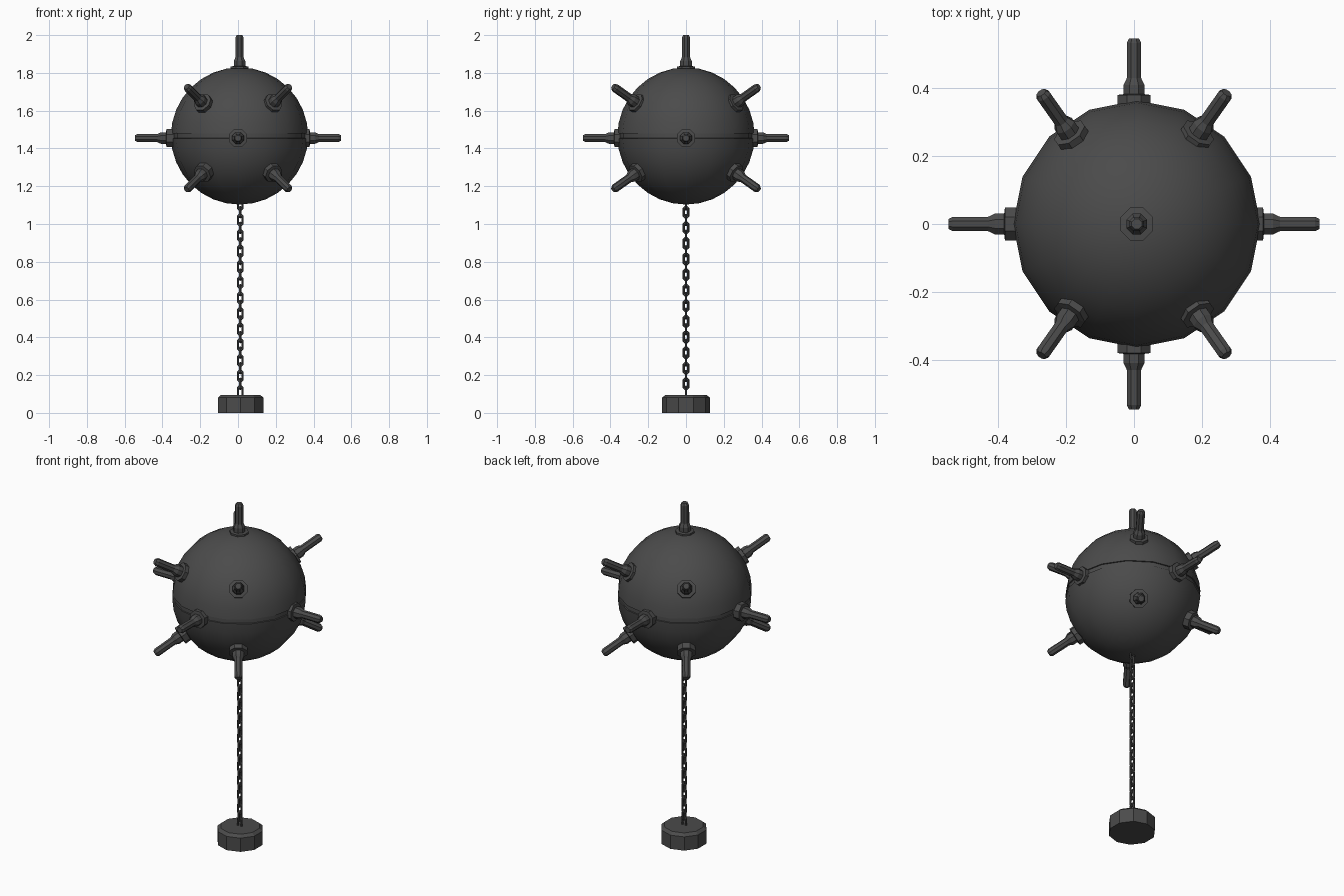
import bpy, bmesh, math
from mathutils import Vector, Matrix

if "Cube" in bpy.data.objects:
    bpy.data.objects.remove(bpy.data.objects["Cube"])

iron = bpy.data.materials.new("dark iron")
iron.diffuse_color = (0.07, 0.07, 0.07, 1)
iron.use_nodes = True
iron.node_tree.nodes["Principled BSDF"].inputs["Base Color"].default_value = iron.diffuse_color


def lathe(name, profile, sides, matrix, phase=0.0, smooth=None):
    """Revolve (radius, height) points around local z; zero radius makes a pole."""
    bm = bmesh.new()
    rings = []
    for r, z in profile:
        n = sides if r > 1e-6 else 1
        rings.append([bm.verts.new((r * math.cos(phase + i * math.tau / sides),
                                    r * math.sin(phase + i * math.tau / sides), z)) for i in range(n)])
    for a, b in zip(rings, rings[1:]):
        for i in range(sides):
            j = (i + 1) % sides
            quad = [a[i % len(a)], a[j % len(a)], b[j % len(b)], b[i % len(b)]]
            bm.faces.new(list(dict.fromkeys(quad)))
    for ring in (rings[0], rings[-1]):
        if len(ring) > 1:
            bm.faces.new(ring)
    return finish(name, bm, matrix, smooth)


def finish(name, bm, matrix, smooth=None):
    bmesh.ops.recalc_face_normals(bm, faces=bm.faces)
    mesh = bpy.data.meshes.new(name)
    bm.to_mesh(mesh)
    bm.free()
    mesh.materials.append(iron)
    ob = bpy.data.objects.new(name, mesh)
    ob.matrix_world = matrix
    bpy.context.collection.objects.link(ob)
    if smooth:
        bpy.ops.object.select_all(action='DESELECT')
        ob.select_set(True)
        bpy.context.view_layer.objects.active = ob
        bpy.ops.object.shade_smooth_by_angle(angle=math.radians(smooth))
    return ob


# Round hull with a shallow seam around the equator
R, SEAM, N = 0.363, 0.013, 8
low = [(R * math.sin(a), -R * math.cos(a))
       for a in [i * math.pi / 2 / N for i in range(N)]] + [(R, -SEAM)]
low[0] = (0, -R)
groove = [(R - 0.006, -SEAM + 0.001)]
half = low + groove
hull = half + [(r, -z) for r, z in reversed(half)]
lathe("hull", hull, 16, Matrix.Translation((0.008, 0, 1.466)), smooth=35)

# Contact horns: flange, tapered neck, rod with chamfered tip
horn = [(0.052, 0.33), (0.052, 0.379), (0.033, 0.381), (0.033, 0.408), (0.023, 0.428),
        (0.023, 0.532), (0.016, 0.545)]
s = math.sqrt(0.5)
directions = [(1, 0, 0), (-1, 0, 0), (0, 1, 0), (0, -1, 0), (0, 0, 1)]
directions += [(x, y, z) for x in (-.5, .5) for y in (-s, s) for z in (-.5, .5)]
for i, d in enumerate(directions):
    d = Vector(d)
    centre = Vector((0.008 if d.z > 0.9 else 0, 0, 1.455))
    lathe(f"horn_{i + 1}", horn, 8, Matrix.Translation(centre) @ d.to_track_quat('Z', 'Y').to_matrix().to_4x4(),
          math.pi / 8)


# Chain of interlocking oval links
def link(name, z, turned):
    bm = bmesh.new()
    wide, straight, wire, steps, sides = 0.0125, 0.0155, 0.0065, 8, 6
    path = []
    for i in range(steps):
        a = (i + 0.5) * math.tau / steps
        out = Vector((math.cos(a), 0, math.sin(a)))
        path.append((out * wide + Vector((0, 0, math.copysign(straight, out.z))), out))
    rings = [[bm.verts.new(p + out * wire * math.cos(t) + Vector((0, wire * math.sin(t), 0)))
              for t in [k * math.tau / sides for k in range(sides)]] for p, out in path]
    for i in range(steps):
        a, b = rings[i], rings[(i + 1) % steps]
        for k in range(sides):
            m = (k + 1) % sides
            bm.faces.new((a[k], a[m], b[m], b[k]))
    rot = Matrix.Rotation(math.pi / 2 if turned else 0, 4, 'Z')
    finish(name, bm, Matrix.Translation((0.012, 0, z)) @ rot)


for i in range(25):
    link(f"chain_link_{i + 1}", 0.1125 + i * 0.0413, i % 2 == 1)

# Ten-sided anchor weight with chamfered top edge
lathe("anchor_weight", [(0.126, 0), (0.126, 0.081), (0.108, 0.096)], 10,
      Matrix.Translation((0.014, 0, 0)), math.pi / 2)
